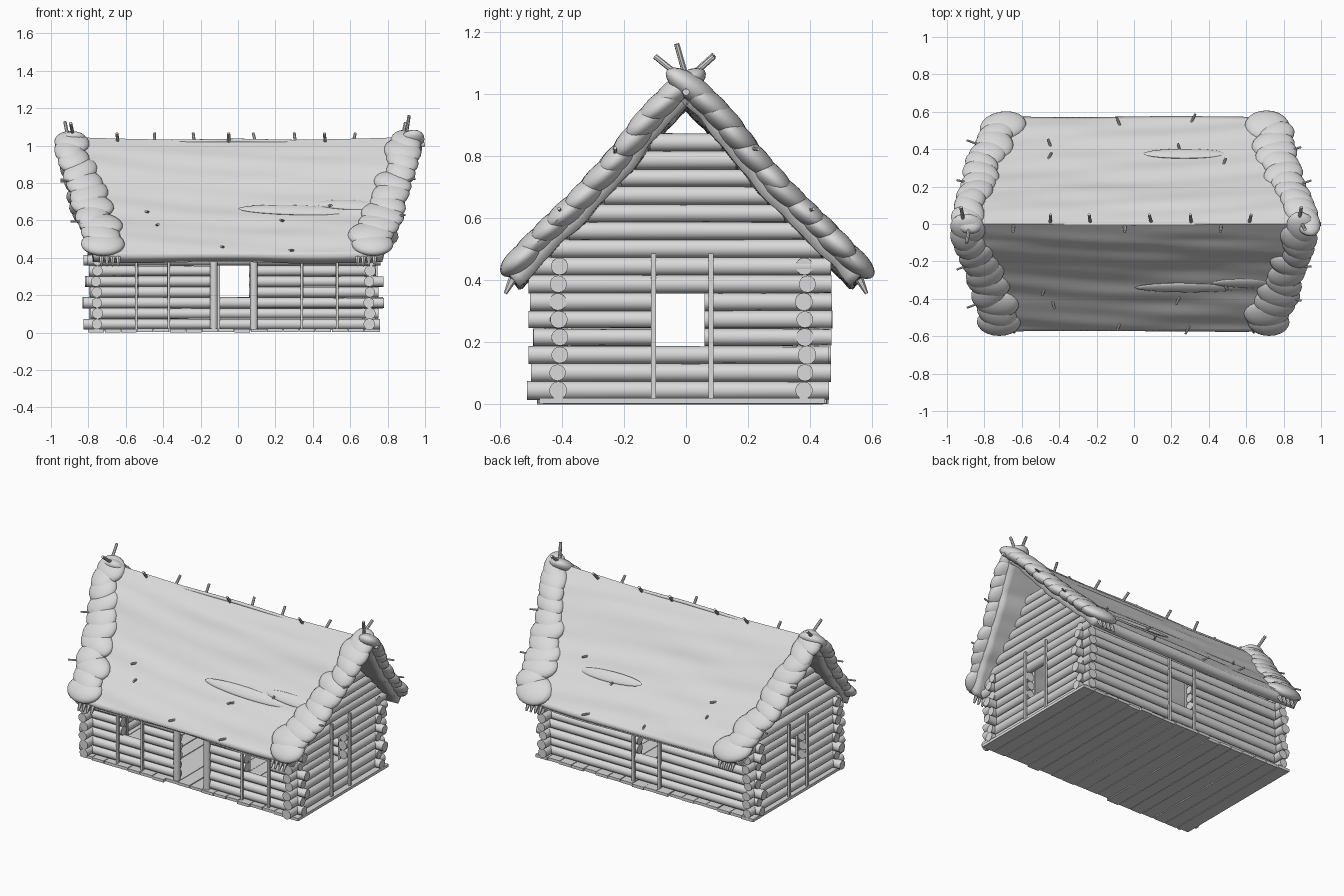
import bpy, bmesh, math, random
from mathutils import Vector, Matrix

random.seed(4)
cube = bpy.data.objects.get("Cube")
if cube:
    bpy.data.objects.remove(cube)

grey = bpy.data.materials.new("plain_grey")
grey.use_nodes = True
grey.diffuse_color = (0.7, 0.7, 0.7, 1)
grey.node_tree.nodes["Principled BSDF"].inputs["Base Color"].default_value = (0.7, 0.7, 0.7, 1)


def jitter(a):
    return random.uniform(-a, a)


def finish(name, bm):
    mesh = bpy.data.meshes.new(name)
    for f in bm.faces:
        f.smooth = True
    bm.to_mesh(mesh)
    bm.free()
    mesh.set_sharp_from_angle(angle=math.radians(40))
    mesh.materials.append(grey)
    obj = bpy.data.objects.new(name, mesh)
    bpy.context.collection.objects.link(obj)
    return obj


def log(bm, start, end, r, taper=1.0, sides=14):
    a, b = Vector(start), Vector(end)
    turn = (b - a).to_track_quat('Z', 'Y').to_matrix().to_4x4()
    bmesh.ops.create_cone(bm, cap_ends=True, segments=sides, radius1=r, radius2=r * taper,
                          depth=(b - a).length, matrix=Matrix.Translation((a + b) / 2) @ turn)


def box(bm, centre, size):
    bmesh.ops.create_cube(bm, size=1, matrix=Matrix.Translation(centre) @ Matrix.Diagonal((*size, 1)))


def blob(bm, centre, axes):
    m = Matrix(axes).transposed().to_4x4()
    m.translation = centre
    bmesh.ops.create_uvsphere(bm, u_segments=20, v_segments=12, radius=1, matrix=m)


# Roof slope outline, ridge to eave, as (distance from ridge, height)
slope = [(0, 1.035), (0.11, 0.93), (0.22, 0.788), (0.34, 0.655), (0.46, 0.54), (0.575, 0.42)]


def slope_point(t):
    k = min(int(t * 5), 4)
    (y0, z0), (y1, z1) = slope[k], slope[k + 1]
    f = t * 5 - k
    return y0 + (y1 - y0) * f, z0 + (z1 - z0) * f


def slope_frame(t, side):
    """Point, downhill direction and outward normal on one roof slope."""
    y, z = slope_point(t)
    a, b = slope_point(max(t - 0.1, 0)), slope_point(min(t + 0.1, 1))
    down = Vector((0, side * (b[0] - a[0]), b[1] - a[1])).normalized()
    return Vector((0, side * y, z)), down, Vector((0, -side * down.z, side * down.y))


def half_width(t):
    return 0.985 - 0.18 * t


# Log walls, with logs broken at openings given as (from, to, bottom, top)
FRONT, BACK, LEFT, RIGHT = -0.41, 0.385, 0.705, -0.755
STEP, R = 0.057, 0.029


def wall(name, along_x, at, lo, hi, openings, rows=8):
    bm = bmesh.new()
    for i in range(rows):
        z = 0.045 + STEP * i
        a, b = lo + jitter(0.012), hi + jitter(0.012)
        if along_x and i % 2:
            a, b = a + 0.025, b - 0.025
        if i > 7:
            # Gable logs shorten to stay under the roof
            t = next(k / 100 for k in range(101) if slope_point(k / 100)[1] <= z)
            b = slope_point(t)[0] - 0.065
            a = -b
        spans = [(a, b)]
        for o in openings:
            if o[2] < z < o[3]:
                spans = [s for p, q in spans
                         for s in ((p, min(q, o[0])), (max(p, o[1]), q)) if s[1] > s[0]]
        off = at + jitter(0.006)
        for p, q in spans:
            r = R * random.uniform(0.95, 1.06)
            ends = [(p, off, z), (q, off, z)] if along_x else [(off, p, z), (off, q, z)]
            log(bm, ends[0], ends[1], r, random.uniform(0.93, 1.0))
    finish(name, bm)


window = (-0.1, 0.06, 0.19, 0.37)
wall("front_wall", True, FRONT, -0.82, 0.77,
     [(-0.13, 0.08, 0, 0.37), (-0.53, -0.38, 0.19, 0.37), (0.35, 0.52, 0.19, 0.37)])
wall("back_wall", True, BACK, -0.82, 0.77, [window])
wall("left_wall", False, LEFT, -0.5, 0.46, [window], 15)
wall("right_wall", False, RIGHT, -0.5, 0.46, [window], 15)

# Door posts
bm = bmesh.new()
for x in (-0.13, 0.085):
    log(bm, (x, FRONT - 0.025, 0.01), (x, FRONT - 0.025, 0.47), 0.021)
finish("door_posts", bm)

# Thin posts beside the windows, inside and outside the walls
bm = bmesh.new()
for x in (-0.545, -0.37, 0.34, 0.53):
    for d in (-0.035, 0.035):
        box(bm, (x, FRONT + d, 0.24), (0.014, 0.014, 0.47))
for u in (-0.105, 0.08):
    for d in (-0.035, 0.035):
        box(bm, (u, BACK + d, 0.24), (0.016, 0.014, 0.47))
        box(bm, (LEFT + d, u, 0.245), (0.014, 0.016, 0.48))
        box(bm, (RIGHT + d, u, 0.245), (0.014, 0.016, 0.48))
finish("window_posts", bm)

# Floor planks running front to back
bm = bmesh.new()
count = 18
width = 1.56 / count
for i in range(count):
    x = -0.8 + width * (i + 0.5)
    box(bm, (x, -0.01 + jitter(0.01), 0.011 + jitter(0.002)), (width - 0.004, 0.92, 0.018))
finish("floor_planks", bm)

# Thatched slab with long uneven ripples, sagging towards the middle
bm = bmesh.new()
NU, NV = 80, 48
grid = []
for i in range(NU + 1):
    s = i / NU * 2 - 1
    t, side = abs(s), 1 if s >= 0 else -1
    p, down, n = slope_frame(t, side)
    row = []
    for j in range(NV + 1):
        x = (j / NV * 2 - 1) * (half_width(t) - 0.035)
        ripple = math.sin(t * 24 + 1.5 * math.sin(x * 4 + side)) + 0.7 * math.sin(t * 41 - x * 5)
        lift = Vector((0, 0, 0.02 * x * x - 0.006))
        row.append(bm.verts.new(p + n * ripple * 0.003 * min(1, t * 6) + lift + Vector((x, 0, 0))))
    grid.append(row)
for i in range(NU):
    for j in range(NV):
        bm.faces.new((grid[i][j], grid[i][j + 1], grid[i + 1][j + 1], grid[i + 1][j]))
roof = finish("thatch_roof", bm)
thick = roof.modifiers.new("thickness", 'SOLIDIFY')
thick.thickness = 0.062
thick.offset = -1

# Broad, flat thatch bundles lapped like shingles down the gable edges
bm = bmesh.new()
for end in (-1, 1):
    for side in (-1, 1):
        for k in range(11):
            t = 0.05 + 0.87 * k / 10
            p, down, n = slope_frame(t, side)
            tilt = (down + n * 0.14).normalized()
            up = (n - down * 0.14).normalized()
            wide = 0.08 + 0.035 * t + jitter(0.015)
            twist = Vector((jitter(0.03), 0, 0))
            p = p - n * 0.008 + Vector((end * (half_width(t) - wide + 0.01 + jitter(0.012)), 0, 0.012))
            blob(bm, p, (Vector((wide, 0, 0)), tilt * (0.095 + jitter(0.01)) + twist, up * 0.042))
finish("gable_thatch_bundles", bm)

# Low swollen seams across the thatch, as (x, slope position, side, half length)
bm = bmesh.new()
for x, t, side, length in ((0.3, 0.6, -1, 0.3), (0.62, 0.56, -1, 0.2), (0.27, 0.66, 1, 0.22)):
    p, down, n = slope_frame(t, side)
    blob(bm, p + Vector((x, 0, 0)), (Vector((length, 0, -0.008)), down * 0.035, n * 0.011))
finish("thatch_seams", bm)

# Ridge pole and the short pegs along it
bm = bmesh.new()
log(bm, (-0.97, 0, 1.01), (0, 0, 1.026), 0.011)
log(bm, (0, 0, 1.026), (1.0, 0, 1.005), 0.011)
for i, x in enumerate((-0.64, -0.45, -0.23, -0.05, 0.1, 0.31, 0.47, 0.61)):
    lean = 0.05 if i % 3 else -0.04
    log(bm, (x, -lean * 0.4, 0.99), (x + jitter(0.02), lean, 1.065), 0.009, 0.9, 8)
finish("ridge_pole_and_pegs", bm)

# Crossed sticks at both ridge ends
bm = bmesh.new()
for x, lean, top in ((-0.87, -0.1, 1.12), (-0.9, 0.09, 1.125), (0.87, 0.09, 1.12), (0.89, -0.03, 1.16)):
    log(bm, (x, -lean * 0.5, 1.0), (x + math.copysign(0.025, x), lean, top), 0.01, 0.9, 8)
finish("crossed_ridge_sticks", bm)

# Twigs poking from the slopes, gable edges and eaves
bm = bmesh.new()
for side in (-1, 1):
    for x, t in ((-0.47, 0.6), (-0.44, 0.72), (0.25, 0.68), (0.47, 0.55), (-0.07, 0.92), (0.3, 0.95)):
        p, down, n = slope_frame(t, side)
        p = p + Vector((x, 0, 0))
        log(bm, p - n * 0.02, p + n * 0.025 + down * 0.035 + Vector((jitter(0.03), 0, 0)), 0.007, 0.9, 8)
    for end in (-1, 1):
        for t in (0.4, 0.7):
            p, down, n = slope_frame(t + jitter(0.05), side)
            p = p + Vector((end * (half_width(t) - 0.05), 0, 0)) + n * 0.01
            log(bm, p, p + Vector((end * 0.085, 0, 0)) + n * 0.02 + down * jitter(0.03), 0.006, 0.9, 8)
        for k in range(4):
            p, down, n = slope_frame(0.97, side)
            p = p + Vector((end * (0.64 + 0.03 * k), 0, -0.035))
            log(bm, p, p + down * 0.05 - n * 0.015, 0.014, 0.4, 6)
finish("loose_twigs", bm)
